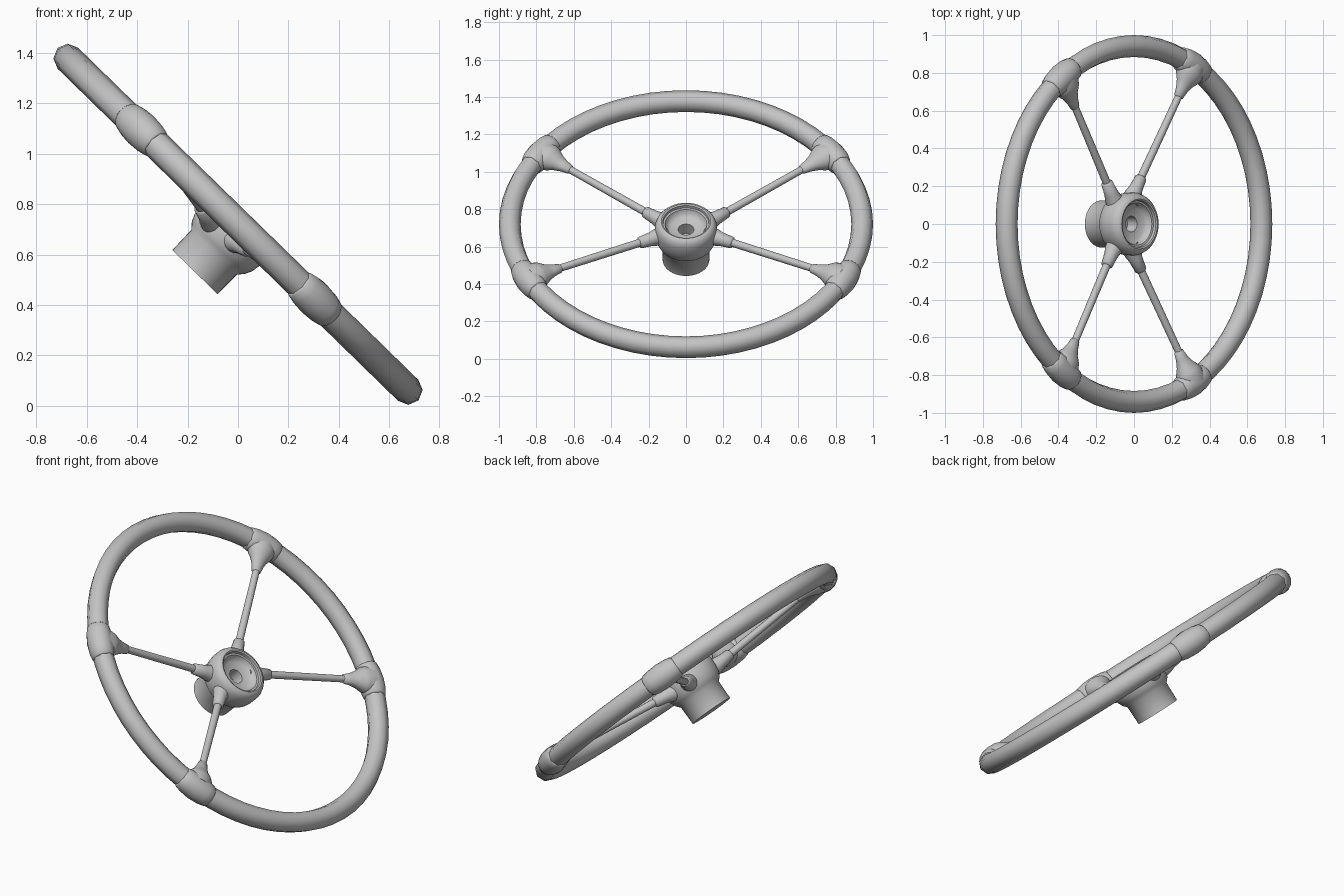
import bpy, bmesh
from math import sin, cos, pi, radians
from mathutils import Vector, Matrix

if "Cube" in bpy.data.objects:
    bpy.data.objects.remove(bpy.data.objects["Cube"])

GREY = (0.55, 0.55, 0.55, 1)
mat = bpy.data.materials.new("plain grey")
mat.use_nodes = True
mat.diffuse_color = GREY
mat.node_tree.nodes["Principled BSDF"].inputs["Base Color"].default_value = GREY

# The wheel is built flat, then tilted as a whole
TILT = Matrix.Translation((0, 0, 0.72)) @ Matrix.Rotation(radians(44.3), 4, 'Y')
RIM_RADIUS, TUBE = 0.942, 0.058
UP = Vector((0, 0, 1))


def loft(name, rings, sides, closed=False, sharp=50):
    """Skin rings given as (centre, axis u, axis v, radius)."""
    bm = bmesh.new()
    loops = []
    for c, u, v, r in rings:
        angles = [2 * pi * i / sides for i in range(sides)]
        loops.append([bm.verts.new(c + r * (cos(a) * u + sin(a) * v)) for a in angles])
    pairs = list(zip(loops, loops[1:]))
    if closed:
        pairs.append((loops[-1], loops[0]))
    else:
        bm.faces.new(loops[0])
        bm.faces.new(loops[-1])
    for a, b in pairs:
        for i in range(sides):
            j = (i + 1) % sides
            bm.faces.new((a[i], a[j], b[j], b[i]))
    bmesh.ops.recalc_face_normals(bm, faces=bm.faces)
    mesh = bpy.data.meshes.new(name)
    bm.to_mesh(mesh)
    bm.free()
    mesh.materials.append(mat)
    ob = bpy.data.objects.new(name, mesh)
    bpy.context.collection.objects.link(ob)
    ob.matrix_world = TILT
    bpy.ops.object.select_all(action='DESELECT')
    ob.select_set(True)
    bpy.context.view_layer.objects.active = ob
    bpy.ops.object.shade_smooth_by_angle(angle=radians(sharp))
    return ob


def rim_ring(angle, radius):
    out = Vector((cos(angle), sin(angle), 0))
    return out * RIM_RADIUS, out, UP, radius


def rod(name, start, end, profile, sides=16, flat=1.0):
    """Straight turned part; profile is (distance from start, radius)."""
    axis = (end - start).normalized()
    side = axis.cross(UP).normalized()
    top = side.cross(axis) * flat
    return loft(name, [(start + axis * t, side, top, r) for t, r in profile], sides)


# Rim: eight-sided smooth tube
loft("rim", [rim_ring(2 * pi * i / 64, TUBE) for i in range(64)], 8, True, 60)

# Hub: turned body with a dished top and a centre hole
hub_profile = [(0.125, -0.255), (0.127, -0.145), (0.147, -0.122), (0.16, -0.095),
               (0.166, -0.06), (0.166, -0.01), (0.158, 0.012), (0.145, 0.028),
               (0.132, 0.032), (0.124, 0.028), (0.122, 0.012), (0.112, 0.01),
               (0.104, -0.012), (0.085, -0.025), (0.042, -0.03), (0.04, -0.1)]
loft("hub", [(Vector((0.01, 0, h)), Vector((1, 0, 0)), Vector((0, 1, 0)), r)
             for r, h in hub_profile], 40, sharp=40)

# Spokes: an upper and a lower one, mirrored across the wheel
spokes = {"upper": ((-0.06, 0.09, -0.068), (-0.535, 0.775, 0.008)),
          "lower": ((0.02, 0.11, -0.058), (0.425, 0.84, 0.012))}
for level, (inner, outer) in spokes.items():
    for side, s in (("left", 1), ("right", -1)):
        label = level + "_" + side
        # s mirrors each point across the wheel
        a = Vector((inner[0], inner[1] * s, inner[2]))
        b = Vector((outer[0], outer[1] * s, outer[2]))
        length = (b - a).length
        rod("spoke_" + label, a, b, [(0, 0.022), (length, 0.019)])
        # Socket where the spoke leaves the hub
        rod("socket_" + label, a, b, [(0, 0.052), (0.06, 0.045), (0.09, 0.037),
                                      (0.155, 0.031), (0.163, 0.02)])
        # Flared end that meets the rim
        rod("flare_" + label, b, a, [(0, 0.076), (0.05, 0.08), (0.075, 0.072),
                                     (0.11, 0.05), (0.15, 0.035), (0.19, 0.027),
                                     (0.197, 0.018)], 20, 0.82)
        # Sleeve around the rim
        mid = Vector((1, 0)).angle_signed(Vector((b.x, b.y))) * -1
        steps = [(-6, 0.056), (-5.6, 0.062), (-3.5, 0.069), (0, 0.073),
                 (3.5, 0.069), (5.6, 0.062), (6, 0.056)]
        loft("sleeve_" + label, [rim_ring(mid + radians(d), r) for d, r in steps], 16)
